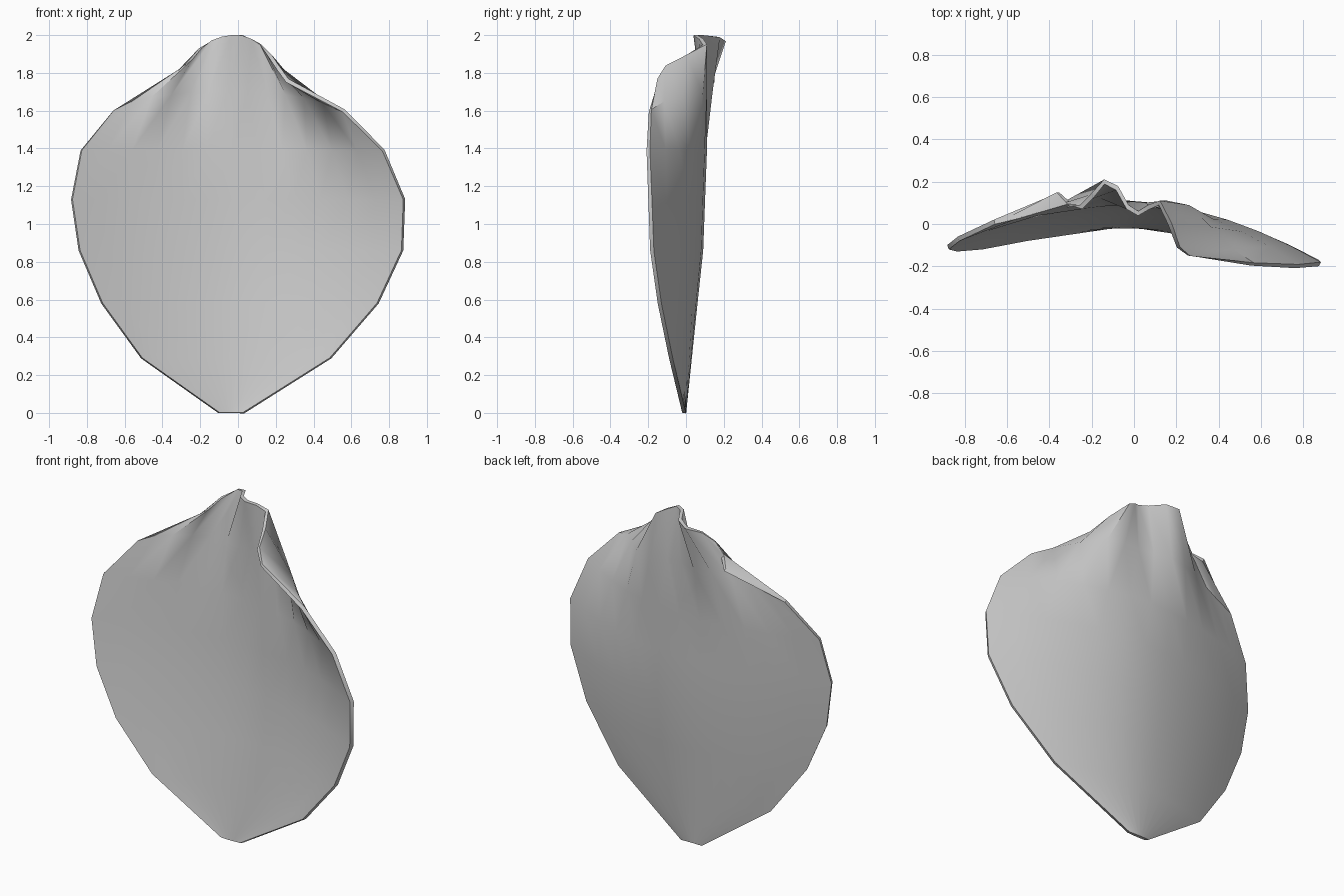
import bpy
import bmesh
from math import radians

cube = bpy.data.objects.get("Cube")
if cube:
    bpy.data.objects.remove(cube, do_unlink=True)

COLUMNS = 13

# Blade stations: height, right edge x, left edge x, right edge y, left edge y, middle y
BLADE = [
    (0.00, -0.10, 0.03, -0.01, -0.01, -0.01),
    (0.29, -0.51, 0.49, -0.07, -0.08, 0.02),
    (0.58, -0.72, 0.74, -0.11, -0.14, 0.05),
    (0.86, -0.84, 0.87, -0.12, -0.18, 0.08),
    (1.13, -0.88, 0.88, -0.11, -0.19, 0.09),
    (1.39, -0.83, 0.77, -0.07, -0.2, 0.1),
]

# Depth of the gathered shoulder, from right to left
SHOULDER = [0.01, 0.03, 0.05, 0.08, 0.11, 0.13, 0.1, 0.09, 0.1, 0.08, -0.02, -0.12, -0.19]

# Pleated upper edge, from right to left
PLEATS = [
    (-0.36, 0.15, 1.76), (-0.31, 0.1, 1.81), (-0.25, 0.08, 1.87), (-0.2, 0.13, 1.93),
    (-0.14, 0.2, 1.97), (-0.08, 0.17, 1.99), (-0.03, 0.08, 2), (0.02, 0.05, 2),
    (0.07, 0.08, 1.98), (0.12, 0.1, 1.95), (0.17, 0, 1.89), (0.21, -0.11, 1.83),
    (0.26, -0.15, 1.76),
]


def spread():
    """Yield positions from -1 at the right edge to 1 at the left edge."""
    for i in range(COLUMNS):
        yield 2 * i / (COLUMNS - 1) - 1


def blade_row(z, right_x, left_x, right_y, left_y, middle_y):
    """One cupped row whose edges curl forward."""
    row = []
    for s in spread():
        x = right_x + (left_x - right_x) * (s + 1) / 2
        edge_y = right_y if s < 0 else left_y
        row.append((x, middle_y + (edge_y - middle_y) * abs(s) ** 1.8, z))
    return row


rows = [blade_row(*station) for station in BLADE]
rows.append([(-0.05 + 0.61 * s, y, 1.7 - 0.1 * abs(s) ** 3)
             for s, y in zip(spread(), SHOULDER)])
rows.append(PLEATS)

# Skin the rows into one sheet
bm = bmesh.new()
grid = [[bm.verts.new(p) for p in row] for row in rows]
for low, high in zip(grid, grid[1:]):
    for i in range(COLUMNS - 1):
        bm.faces.new((low[i], low[i + 1], high[i + 1], high[i]))
mesh = bpy.data.meshes.new("petal")
bm.to_mesh(mesh)
bm.free()

petal = bpy.data.objects.new("petal", mesh)
bpy.context.collection.objects.link(petal)

# Pale grey surface
grey = bpy.data.materials.new("pale_grey")
grey.use_nodes = True
colour = (0.6, 0.6, 0.6, 1)
grey.diffuse_color = colour
grey.node_tree.nodes["Principled BSDF"].inputs["Base Color"].default_value = colour
mesh.materials.append(grey)

# Thin shell with a crisp rim
shell = petal.modifiers.new("thickness", "SOLIDIFY")
shell.thickness = 0.022
shell.offset = 0

bpy.ops.object.select_all(action="DESELECT")
petal.select_set(True)
bpy.context.view_layer.objects.active = petal
bpy.ops.object.modifier_apply(modifier=shell.name)
bpy.ops.object.shade_smooth_by_angle(angle=radians(45))
